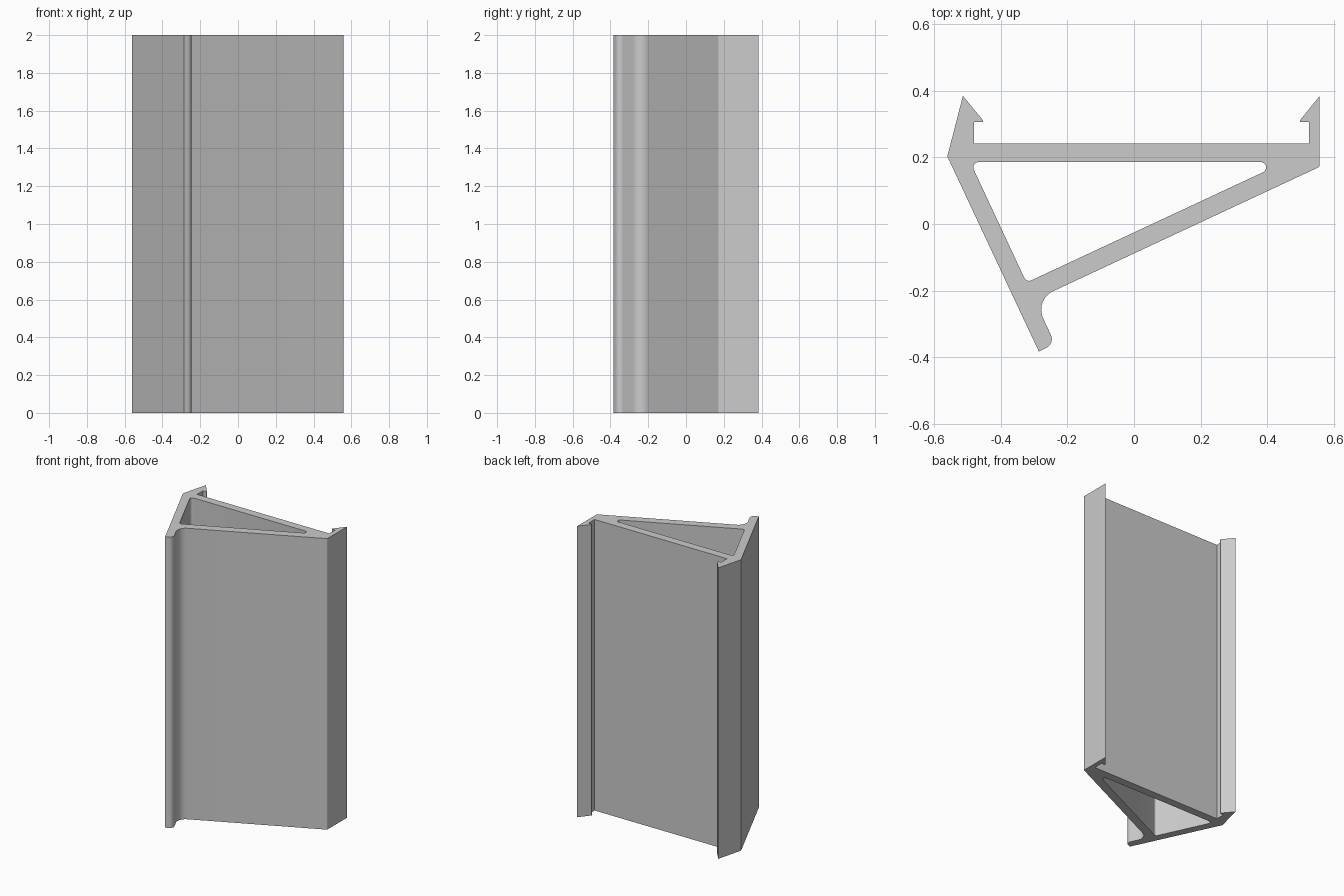
import bpy, bmesh, math
from mathutils import Vector

if "Cube" in bpy.data.objects:
    bpy.data.objects.remove(bpy.data.objects["Cube"])

HEIGHT = 2.0


def fillet(points, segments=10):
    """Round the corners of a closed outline; each point is (x, y, radius)."""
    out = []
    n = len(points)
    for i, (x, y, r) in enumerate(points):
        p = Vector((x, y))
        if r == 0:
            out.append(p)
            continue
        a = (Vector(points[i - 1][:2]) - p).normalized()
        b = (Vector(points[(i + 1) % n][:2]) - p).normalized()
        half = a.angle(b) / 2
        centre = p + (a + b).normalized() * (r / math.sin(half))
        start = p + a * (r / math.tan(half)) - centre
        end = p + b * (r / math.tan(half)) - centre
        sweep = math.atan2(start.x * end.y - start.y * end.x, start.dot(end))
        for k in range(segments + 1):
            t = sweep * k / segments
            c, s = math.cos(t), math.sin(t)
            out.append(centre + Vector((start.x * c - start.y * s,
                                        start.x * s + start.y * c)))
    return out


# Outer outline: two snap hooks on top, wedge body, rounded tab below
outer = [
    (-0.514, 0.385, 0), (-0.454, 0.312, 0), (-0.454, 0.306, 0), (-0.481, 0.306, 0),
    (-0.481, 0.242, 0), (0.526, 0.242, 0),
    (0.526, 0.306, 0), (0.499, 0.306, 0), (0.499, 0.312, 0), (0.558, 0.385, 0),
    (0.558, 0.172, 0.008), (-0.299, -0.228, 0.061), (-0.237, -0.360, 0.03),
    (-0.286, -0.383, 0), (-0.561, 0.203, 0),
]
# Triangular hollow
hollow = [(-0.492, 0.186, 0.016), (0.453, 0.186, 0.016), (-0.323, -0.176, 0.016)]

bm = bmesh.new()
edges = []
for loop in (outer, hollow):
    verts = [bm.verts.new((p.x, p.y, 0)) for p in fillet(loop)]
    edges += [bm.edges.new((verts[i - 1], verts[i])) for i in range(len(verts))]
bmesh.ops.triangle_fill(bm, edges=edges, use_beauty=True, normal=(0, 0, 1))

# Extrude the profile to full height
res = bmesh.ops.extrude_face_region(bm, geom=bm.faces[:])
bmesh.ops.translate(bm, vec=(0, 0, HEIGHT),
                    verts=[g for g in res["geom"] if isinstance(g, bmesh.types.BMVert)])
bmesh.ops.recalc_face_normals(bm, faces=bm.faces[:])

mesh = bpy.data.meshes.new("channel_profile")
bm.to_mesh(mesh)
bm.free()
mat = bpy.data.materials.new("light_grey")
mat.diffuse_color = (0.6, 0.6, 0.6, 1)
mat.use_nodes = True
mat.node_tree.nodes["Principled BSDF"].inputs["Base Color"].default_value = mat.diffuse_color
mesh.materials.append(mat)
obj = bpy.data.objects.new("channel_profile", mesh)
bpy.context.collection.objects.link(obj)

bpy.context.view_layer.objects.active = obj
obj.select_set(True)
bpy.ops.object.shade_smooth_by_angle(angle=math.radians(30))
